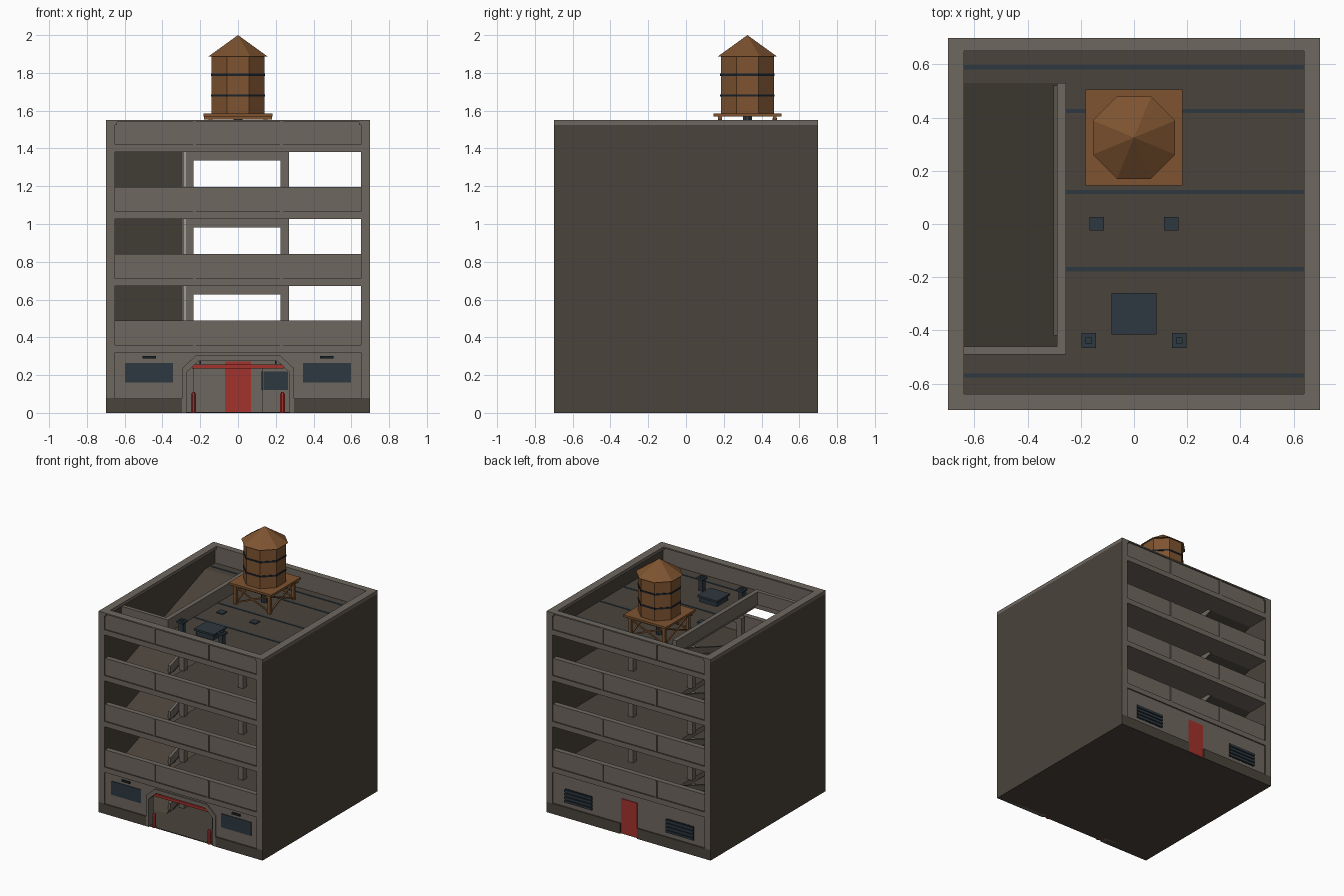
import bpy, bmesh, math
from mathutils import Vector

if "Cube" in bpy.data.objects:
    bpy.data.objects.remove(bpy.data.objects["Cube"])


def material(name, rgb):
    m = bpy.data.materials.new(name)
    m.diffuse_color = (*rgb, 1)
    m.use_nodes = True
    m.node_tree.nodes["Principled BSDF"].inputs["Base Color"].default_value = m.diffuse_color
    return m


LIGHT = material("light concrete", (0.155, 0.135, 0.112))
DARK = material("dark concrete", (0.068, 0.057, 0.044))
WOOD = material("tank wood", (0.21, 0.088, 0.030))
RED = material("red paint", (0.36, 0.032, 0.025))
BLUE = material("blue grey metal", (0.027, 0.040, 0.051))
NAVY = material("dark band metal", (0.010, 0.016, 0.023))


def finish(name, bm, mat, mat2=None, rule=None):
    bmesh.ops.recalc_face_normals(bm, faces=bm.faces[:])
    if rule:
        for f in bm.faces:
            f.material_index = 1 if rule(f.normal) else 0
    me = bpy.data.meshes.new(name)
    bm.to_mesh(me)
    bm.free()
    me.materials.append(mat)
    if mat2:
        me.materials.append(mat2)
    ob = bpy.data.objects.new(name, me)
    bpy.context.collection.objects.link(ob)
    return ob


def box(name, x, y, z, mat, mat2=None, rule=None):
    bm = bmesh.new()
    bmesh.ops.create_cube(bm, size=1)
    for v in bm.verts:
        v.co = Vector([(a + b) / 2 + c * abs(b - a) for (a, b), c in zip((x, y, z), v.co)])
    return finish(name, bm, mat, mat2, rule)


def prism(name, pts, a, b, axis, mat):
    """Extrude a profile: axis 'y' takes (x, z) points, axis 'x' takes (y, z)."""
    bm = bmesh.new()
    co = (lambda p: (p[0], a, p[1])) if axis == 'y' else (lambda p: (a, p[0], p[1]))
    f = bm.faces.new([bm.verts.new(co(p)) for p in pts])
    r = bmesh.ops.extrude_face_region(bm, geom=[f])
    d = Vector((0, b - a, 0)) if axis == 'y' else Vector((b - a, 0, 0))
    bmesh.ops.translate(bm, vec=d, verts=[e for e in r['geom'] if isinstance(e, bmesh.types.BMVert)])
    return finish(name, bm, mat)


def cyl(name, c, z0, z1, r0, r1, n, mat):
    bm = bmesh.new()
    bmesh.ops.create_cone(bm, cap_ends=True, segments=n, radius1=r0, radius2=r1, depth=z1 - z0)
    ob = finish(name, bm, mat)
    ob.location = (c[0], c[1], (z0 + z1) / 2)
    ob.rotation_euler.z = math.pi / n
    return ob


def beam(name, p, q, w, mat):
    p, q = Vector(p), Vector(q)
    ob = box(name, (-w / 2, w / 2), (-w / 2, w / 2), (-(q - p).length / 2, (q - p).length / 2), mat)
    ob.location = (p + q) / 2
    ob.rotation_euler = (q - p).to_track_quat('Z', 'Y').to_euler()
    return ob


LEVELS = [0.36, 0.712, 1.066, 1.42]
top_face = lambda n: n.z > 0.5

# Ground plate, side walls and copings
box("ground_plate", (-.69, .69), (-.69, .69), (0, .006), DARK)
for s in (-1, 1):
    box("side_wall_base", (s * .65, s * .7), (-.7, .7), (0, .08), DARK)
    box("side_wall", (s * .65, s * .7), (-.7, .7), (.08, 1.525), DARK, LIGHT, lambda n: abs(n.y) > .5)
    box("side_coping", (s * .64, s * .7), (-.7, .7), (1.525, 1.55), LIGHT)

# Floor slabs with a ramp well along the left side
for z in LEVELS:
    for x, y in (((-.255, .65), (-.7, .7)), ((-.65, -.255), (-.7, -.475)), ((-.65, -.255), (.53, .7))):
        box("floor_slab", x, y, (z - .04, z), LIGHT, DARK, top_face)
    for s in (-1, 1):
        # recessed parapet panels with thin ribs, front and back
        box("parapet_panel", (-.65, .65), (s * .65, s * .69), (z, z + .13), LIGHT)
        for x in (-.23, .23):
            box("panel_rib", (x - .008, x + .008), (s * .69, s * .697), (z, z + .128), LIGHT)
box("front_coping", (-.65, .65), (-.7, -.64), (1.54, 1.55), LIGHT)
box("back_coping", (-.65, .65), (.66, .7), (1.54, 1.55), LIGHT)

# Ramps with sloped curbs, columns, cross beams and ceiling lamps
for i, z in enumerate(LEVELS):
    lo = LEVELS[i - 1] if i else 0.006
    prism("ramp", [(-.46, lo), (.53, z), (.53, z - .035), (-.36, lo)], -.65, -.29, 'x', DARK)
    prism("ramp_curb", [(-.42, lo), (-.42, lo + .065), (.52, z + .04), (.52, z - .035)], -.302, -.282, 'x', LIGHT)
    for y in (-.3, .3):
        for x in (-.257, .248):
            box("column", (x - .022, x + .022), (y - .022, y + .022), (lo, z - .04), LIGHT)
        box("cross_beam", (-.257, .248), (y - .02, y + .02), (z - .085, z - .04), LIGHT)
    box("ceiling_lamp", (-.105, .105), (-.02, .02), (z - .055, z - .04), LIGHT)

# Ground floor front wall with chamfered entrance
prism("front_wall", [(-.65, 0), (-.65, .32), (.65, .32), (.65, 0), (.275, 0), (.275, .215), (.21, .275),
                     (-.21, .275), (-.275, .215), (-.275, 0)], -.69, -.64, 'y', LIGHT)
prism("entrance_frame", [(-.297, 0), (-.297, .235), (-.222, .305), (.222, .305), (.297, .235), (.297, 0),
                         (.272, 0), (.272, .215), (.208, .275), (-.208, .275), (-.272, .215), (-.272, 0)],
      -.7, -.64, 'y', LIGHT)
for s in (-1, 1):
    box("front_plinth", (s * .297, s * .65), (-.7, -.65), (0, .075), DARK)
    box("front_window", (s * .343, s * .597), (-.695, -.68), (.16, .265), BLUE)
    box("wall_lamp", (s * .435, s * .505), (-.7, -.68), (.287, .301), NAVY)
    cyl("bollard", (s * .235, -.685), 0, .1, .014, .014, 8, RED)
    cyl("bollard_cap", (s * .235, -.685), .1, .11, .014, .007, 8, RED)
    beam("clearance_hanger", (s * .2, -.665, .25), (s * .2, -.665, .28), .008, NAVY)
box("clearance_bar", (-.243, .243), (-.675, -.655), (.235, .255), RED)

# Attendant booth
box("booth", (.13, .275), (-.5, -.34), (.006, .24), LIGHT)
box("booth_front_window", (.135, .265), (-.505, -.5), (.12, .22), BLUE)
box("booth_side_window", (.125, .13), (-.48, -.36), (.12, .22), BLUE)

# Ground floor back wall, door and louvres
box("back_wall", (-.65, .65), (.65, .69), (0, .32), LIGHT)
box("back_door", (-.068, .068), (.645, .695), (.006, .272), RED)
for s in (-1, 1):
    box("back_plinth", (s * .072, s * .65), (.66, .7), (0, .08), DARK)
    box("louvre_panel", (s * .315, s * .55), (.685, .692), (.11, .22), NAVY)
    for k in range(4):
        z = .115 + k * .027
        box("louvre_slat", (s * .315, s * .55), (.69, .699), (z, z + .015), BLUE)

# Roof: ramp well curb, deck joints, hatch, vents and drains
R = 1.42
box("well_side_curb", (-.29, -.255), (-.49, .53), (R, R + .1), LIGHT)
box("well_front_curb", (-.65, -.29), (-.49, -.46), (R, R + .1), LIGHT)
for y, x0 in ((.59, -.64), (.425, -.255), (.12, -.255), (-.17, -.255), (-.57, -.64)):
    box("deck_joint", (x0, .64), (y - .008, y + .008), (R, R + .003), BLUE)
box("hatch_base", (-.075, .075), (-.405, -.27), (R, R + .035), BLUE)
box("hatch_lid", (-.085, .085), (-.415, -.26), (R + .035, R + .05), BLUE)
for s in (-1, 1):
    x = s * .14
    box("roof_drain", (x - .027, x + .027), (-.024, .027), (R, R + .008), BLUE)
    x = s * .17
    box("vent_stack", (x - .018, x + .018), (-.456, -.42), (R, R + .085), BLUE)
    box("vent_cap", (x - .028, x + .028), (-.466, -.41), (R + .085, R + .1), BLUE)
    box("vent_top", (x - .012, x + .012), (-.45, -.426), (R + .1, R + .106), BLUE)

# Water tank on a braced timber stand
C = (0, .325)
k = 1 / math.cos(math.pi / 8)
box("tank_deck", (-.182, .182), (C[1] - .18, C[1] + .18), (1.57, 1.586), WOOD)
a = .145
for s in (-1, 1):
    box("deck_joist", (-.18, .18), (C[1] + s * a - .01, C[1] + s * a + .01), (1.553, 1.57), WOOD)
    for t in (-1, 1):
        beam("stand_leg", (s * a, C[1] + t * a, R), (s * a, C[1] + t * a, 1.56), .022, WOOD)
        beam("stand_brace_x", (-t * a, C[1] + s * a, R + .01), (t * a, C[1] + s * a, 1.55), .01, WOOD)
        beam("stand_brace_y", (s * a, C[1] - t * a, R + .01), (s * a, C[1] + t * a, 1.55), .01, WOOD)
cyl("tank_pipe", C, R, 1.57, .025, .025, 8, BLUE)
cyl("tank_barrel", C, 1.586, 1.89, .14 * k, .14 * k, 8, WOOD)
cyl("tank_roof", C, 1.888, 2.0, .155 * k, 0, 8, WOOD)
for z in (1.68, 1.79):
    cyl("tank_hoop", C, z - .006, z + .006, .144 * k, .144 * k, 8, NAVY)
